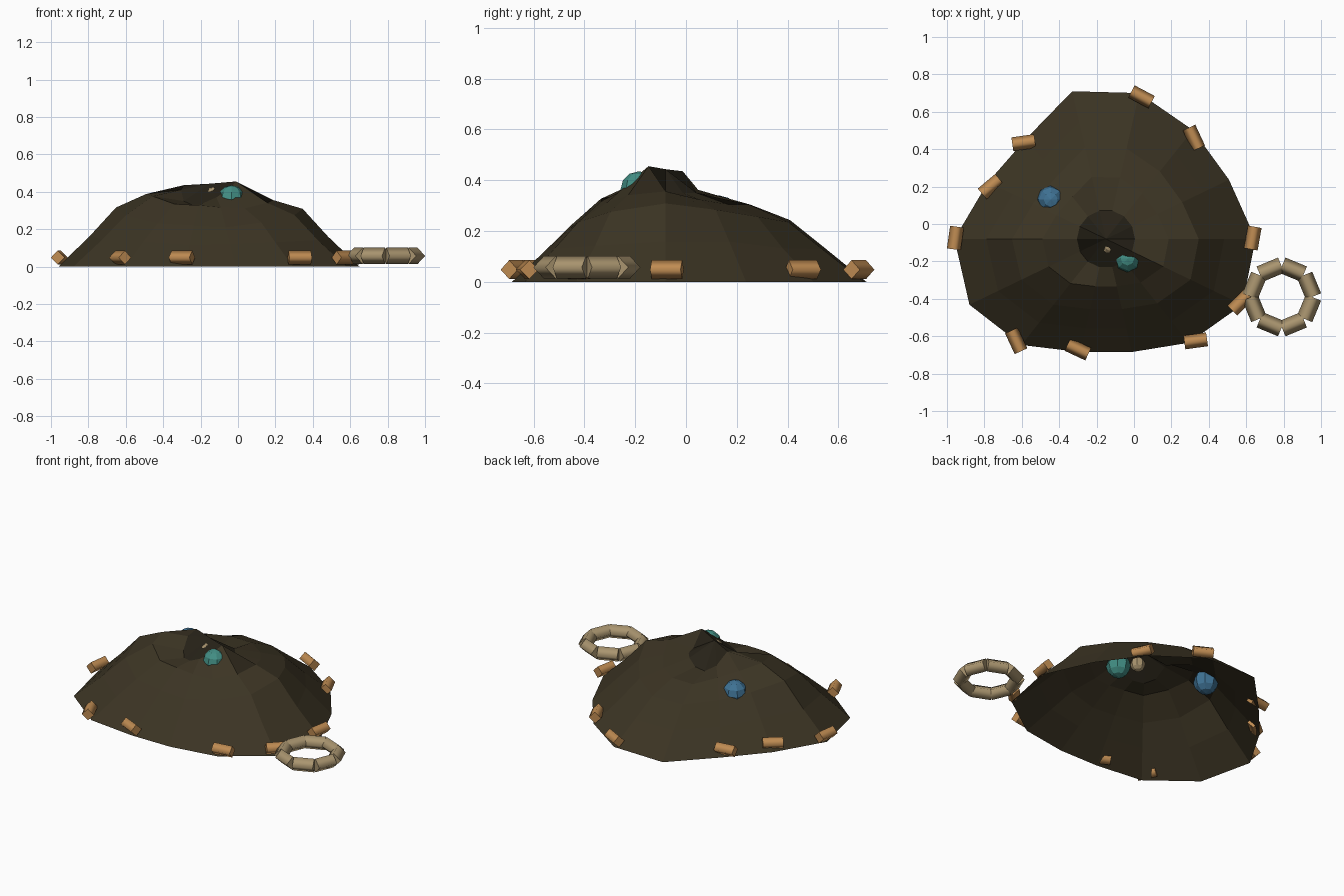
import bpy, bmesh, math
from mathutils import Matrix, Vector

if "Cube" in bpy.data.objects:
    bpy.data.objects.remove(bpy.data.objects["Cube"])


def material(name, rgb):
    m = bpy.data.materials.new(name)
    m.diffuse_color = (*rgb, 1)
    m.use_nodes = True
    m.node_tree.nodes["Principled BSDF"].inputs["Base Color"].default_value = m.diffuse_color
    return m


BROWN = material("dark brown cloth", (0.044, 0.034, 0.017))
DARK = material("shadowy mouth cloth", (0.020, 0.016, 0.009))
ORANGE = material("orange wood", (0.52, 0.26, 0.085))
TAN = material("tan rope", (0.40, 0.30, 0.16))
TEAL = material("teal gem", (0.055, 0.27, 0.23))
BLUE = material("blue gem", (0.05, 0.17, 0.30))


def finish(bm, name, *mats):
    me = bpy.data.meshes.new(name)
    bm.to_mesh(me)
    bm.free()
    for mat in mats:
        me.materials.append(mat)
    ob = bpy.data.objects.new(name, me)
    bpy.context.collection.objects.link(ob)
    return ob


# Heaped cloth shell: rings around an off-centre top, open underneath
CX, CY, N = -0.15, -0.08, 14
outline = [.80, .73, .745, .80, .81, .685, .70, .81, .81, .725, .62, .62, .71, .81]
mouth_z = [.35, .35, .35, .32, .31, .35, .435, .41, .35, .33, .34, .37, .41, .455]
bm = bmesh.new()
rings = []
for level in range(5):
    ring = []
    for k in range(N):
        a = math.tau * k / N
        c, s = math.cos(a), math.sin(a)
        side, front, back = c ** 4, max(0, -s), max(0, s)
        r = outline[k] * (0.2, 0.42, 0.62, 0.79, 1.0)[level]
        if level == 0:
            r = 0.155
        wob = 0.006 * math.sin(k * 2.4 + level * 1.7)
        z = (mouth_z[k], .32 + .05 * side - .02 * c - .015 * back + wob,
             .24 + .07 * side - .025 * front + wob,
             .13 + .035 * side - .012 * front + wob, 0)[level]
        ring.append(bm.verts.new((CX + r * c, CY + r * s, z)))
    rings.append(ring)
for inner, outer in zip(rings, rings[1:]):
    for k in range(N):
        j = (k + 1) % N
        bm.faces.new((inner[k], outer[k], outer[j], inner[j]))
# Pinched, darker closure across the mouth
top = bm.verts.new((CX, CY, 0.443))
for k in range(N):
    f = bm.faces.new((top, rings[0][k], rings[0][(k + 1) % N]))
    f.material_index = 1
finish(bm, "cloth_heap", BROWN, DARK)


def peg(bm, x, y, z, angle, radius, length):
    """Four-sided rod lying flat, edge up, with softly shaded sides."""
    mat = (Matrix.Translation((x, y, z)) @ Matrix.Rotation(angle, 4, 'Z')
           @ Matrix.Rotation(math.pi / 2, 4, 'Y'))
    loops = []
    for h in (-length / 2, length / 2):
        loops.append([bm.verts.new(mat @ Vector((radius * math.cos(i * math.pi / 2),
                                                 radius * math.sin(i * math.pi / 2), h)))
                      for i in range(4)])
    lo, hi = loops
    for i in range(4):
        j = (i + 1) % 4
        bm.faces.new((lo[i], lo[j], hi[j], hi[i])).smooth = True
    bm.faces.new(lo[::-1])
    bm.faces.new(hi)


# Stitches around the hem: x, y, angle
stitches = [(.04, .68, -28), (.32, .46, -65), (.635, -.075, 80), (.57, -.42, 45),
            (.33, -.625, 8), (-.30, -.67, -25), (-.63, -.625, -65),
            (-.955, -.075, 82), (-.765, .20, 40), (-.59, .435, 8)]
bm = bmesh.new()
for x, y, deg in stitches:
    peg(bm, x, y, .048, math.radians(deg), .037, .122)
finish(bm, "hem_stitches", ORANGE)

# Rope ring lying beside the heap
bm = bmesh.new()
for i in range(8):
    a = math.radians(22.5 + 45 * i)
    peg(bm, .79 + .158 * math.cos(a), -.39 + .158 * math.sin(a), .057,
        a + math.pi / 2, .044, .124)
finish(bm, "rope_ring", TAN)

# Gems poking through the cloth
for name, loc, r, mat in (("teal_gem", (-.035, -.185, .362), .073, TEAL),
                          ("blue_gem", (-.445, .13, .265), .075, BLUE),
                          ("tan_gem", (-.13, -.12, .38), .045, TAN)):
    bm = bmesh.new()
    bmesh.ops.create_uvsphere(bm, u_segments=8, v_segments=6, radius=r,
                              matrix=Matrix.Translation(loc))
    finish(bm, name, mat)
